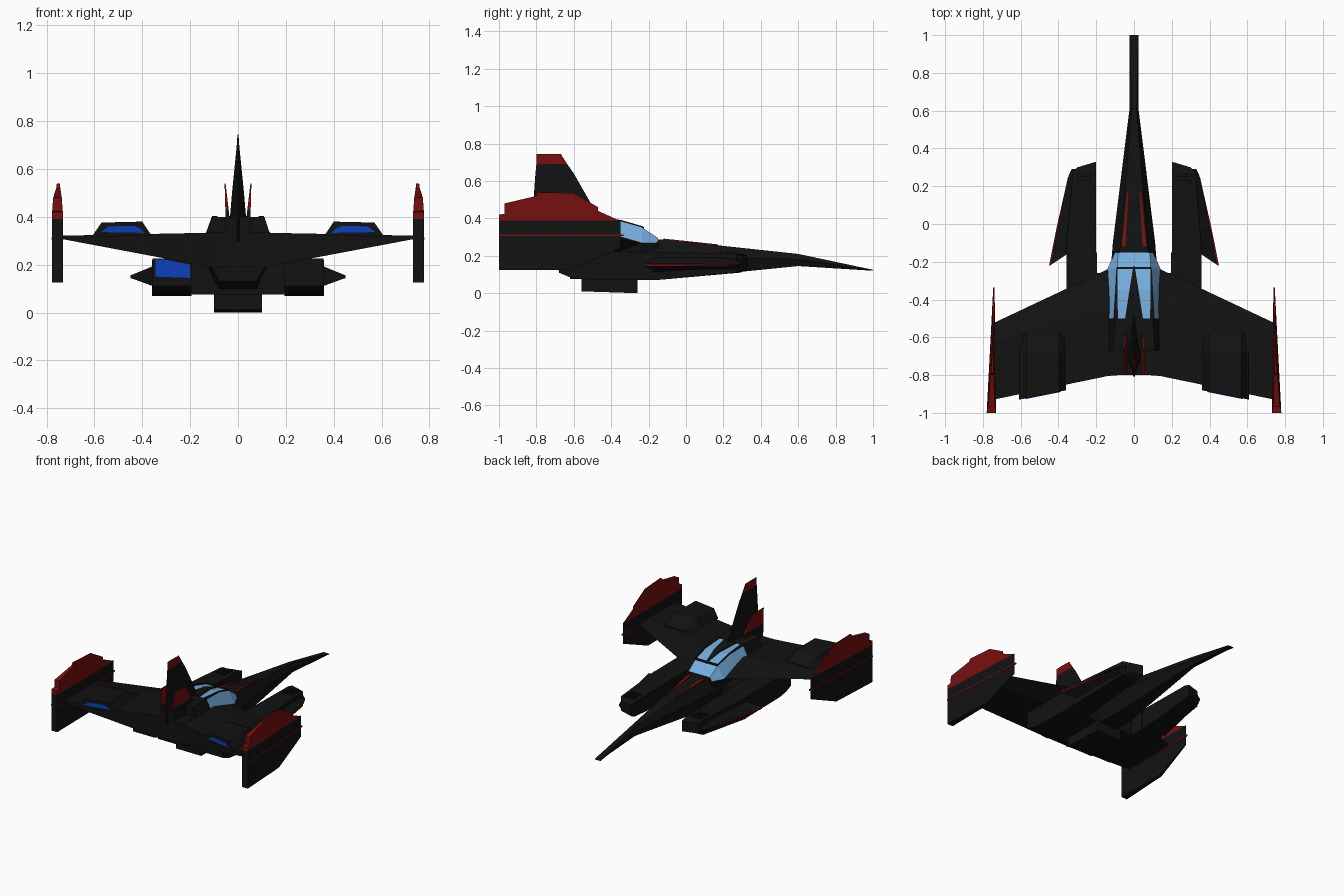
import bpy, bmesh

if "Cube" in bpy.data.objects:
    bpy.data.objects.remove(bpy.data.objects["Cube"])


def material(name, rgb):
    m = bpy.data.materials.new(name)
    m.diffuse_color = (*rgb, 1)
    m.use_nodes = True
    m.node_tree.nodes["Principled BSDF"].inputs["Base Color"].default_value = m.diffuse_color
    return m


BLACK = material("hull_black", (0.006, 0.006, 0.006))
RED = material("dark_red", (0.18, 0.005, 0.005))
GLASS = material("canopy_blue", (0.18, 0.42, 0.72))
GLOW = material("engine_blue", (0.004, 0.05, 0.5))


def loft(name, sections, mat=BLACK, mirror=False, rule=None, mat2=RED):
    """Skin a list of equal-length closed sections; rule(face centre) picks mat2."""
    bm = bmesh.new()
    rings = [[bm.verts.new(p) for p in s] for s in sections]
    n = len(rings[0])
    for a, b in zip(rings, rings[1:]):
        for i in range(n):
            j = (i + 1) % n
            bm.faces.new((a[i], a[j], b[j], b[i]))
    bm.faces.new(rings[0][::-1])
    bm.faces.new(rings[-1])
    bmesh.ops.recalc_face_normals(bm, faces=bm.faces)
    if rule:
        for f in bm.faces:
            f.material_index = int(rule(f.calc_center_median()))
    me = bpy.data.meshes.new(name)
    bm.to_mesh(me)
    bm.free()
    me.materials.append(mat)
    if rule:
        me.materials.append(mat2)
    ob = bpy.data.objects.new(name, me)
    bpy.context.collection.objects.link(ob)
    if mirror:
        ob.modifiers.new("mirror", 'MIRROR').use_axis[0] = True
    return ob


def box(name, x0, x1, y0, y1, z0, z1, **kw):
    return loft(name, [[(x0, y, z0), (x1, y, z0), (x1, y, z1), (x0, y, z1)]
                       for y in (y0, y1)], **kw)


def side_prism(name, outline, x0, x1, **kw):
    """Extrude a (y, z) outline along x; x0 and x1 may be functions of y, z."""
    return loft(name, [[(f(y, z) if callable(f) else f, y, z) for y, z in outline]
                       for f in (x0, x1)], **kw)


def strip(name, rows, mat, mirror=True, t=0.006):
    """Thin plate through rows of (y, z, left x, right x)."""
    return loft(name, [[(a, y, z - t / 4), (b, y, z - t / 4), (b, y, z + t), (a, y, z + t)]
                       for y, z, a, b in rows], mat, mirror)


# fuselage with long needle nose: y, top half width, half width, top, mid, bottom
hull = []
for y, t, w, zt, zm, zb in ((1, .022, .024, .125, .122, .12), (.6, .014, .025, .21, .18, .145),
                            (-.1, .07, .112, .285, .2, .075), (-.2, .08, .12, .29, .2, .072),
                            (-.56, .1, .13, .3, .2, .075), (-.7, .1, .13, .3, .22, .13)):
    b = w * .6
    hull.append([(-t, y, zt), (t, y, zt), (w, y, zm), (b, y, zb), (-b, y, zb), (-w, y, zm)])
loft("fuselage", hull)
strip("nose_stripe", [(.17, .255, .03, .036), (-.12, .286, .045, .066)], RED)

# canopy and the raised back behind it: y, top width, top z, side width, side z
back = []
for y, t, zt, s, zs in ((-.15, .085, .295, .1, .27), (-.235, .088, .352, .14, .268),
                        (-.35, .092, .385, .138, .29), (-.5, .1, .397, .133, .335),
                        (-.67, .11, .4, .133, .33)):
    back.append([(-t, y, zt), (t, y, zt), (s, y, zs), (s * .9, y, .22), (-s * .9, y, .22), (-s, y, zs)])
loft("canopy", back, rule=lambda c: c.y > -.48 and c.z > .27, mat2=GLASS)
strip("canopy_spine", [(-.225, .347, -.004, .004), (-.35, .386, -.024, .024),
                       (-.505, .398, -.048, .048)], BLACK, False)
strip("canopy_frame", [(-.235, .353, .086, .092), (-.35, .386, .088, .098),
                       (-.505, .398, .085, .108)], BLACK)
strip("canopy_crossbar", [(-.228, .349, -.09, .09), (-.237, .354, -.09, .09)], BLACK, False)

# belly and keel box
box("belly", -.2, .2, -.62, -.26, .075, .21)
side_prism("keel_box", [(-.26, .1), (-.26, 0), (-.56, .01), (-.56, .1)], -.1, .1)

# wings
loft("wing", [[(.08, -.22, .265), (.08, -.45, .335), (.08, -.8, .335), (.08, -.8, .185), (.08, -.45, .185)],
              [(.14, -.24, .27), (.14, -.46, .333), (.14, -.805, .333), (.14, -.805, .195), (.14, -.46, .195)],
              [(.745, -.525, .315), (.745, -.62, .321), (.745, -.93, .321), (.745, -.93, .309),
               (.745, -.62, .309)]], mirror=True)
box("tail_block", -.13, .13, -.8, -.5, .19, .335)

# wing-top engines with glowing outlets
lean = lambda x: -.88 - .2 * (x - .36)
arch = [(.36, .32), (.40, .38), (.57, .376), (.61, .318)]
loft("wing_engine", [[(x, -.58, .315 + (z - .315) * .25) for x, z in arch],
                     [(x, -.68, z) for x, z in arch],
                     [(x, lean(x), z) for x, z in arch]], mirror=True)
outlet = [(.39, .333), (.41, .352), (.435, .362), (.54, .36), (.575, .336)]
loft("wing_engine_glow", [[(x, lean(x) + d, z) for x, z in outlet] for d in (.002, -.004)],
     GLOW, True)

# lower engines
side_prism("lower_engine", [(-.15, .22), (-.15, .07), (-.55, .075), (-.62, .085), (-.68, .11), (-.68, .225)],
           .195, .357, mirror=True)
loft("lower_engine_glow", [[(-.345, y, .222), (-.31, y, .222), (-.2, y, .2), (-.2, y, .145), (-.345, y, .15)]
                           for y in (-.679, -.685)], GLOW)

# forward pods with sharp outer ridge and red edge
loft("pod", [[(.2, y, zb), (.2, y, zt), (o, y - d, zt), (o, y - d, zb)]
             for y, o, d, zb, zt in ((.33, .30, .03, .125, .2), (.29, .325, .02, .11, .213),
                                     (-.16, .36, 0, .07, .22))], mirror=True)
loft("pod_ridge", [[(.30, .29, .19), (.33, .29, .155), (.30, .29, .12)],
                   [(.31, .26, .2), (.345, .26, .152), (.31, .26, .11)],
                   [(.34, -.15, .2), (.434, -.15, .15), (.34, -.15, .105)],
                   [(.445, -.22, .157), (.45, -.22, .15), (.445, -.22, .143)]], mirror=True)
loft("pod_edge", [[(x - .006, y, .15 - h), (x + .002, y, .15 - h), (x + .002, y, .15 + h), (x - .006, y, .15 + h)]
                  for x, y, h in ((.347, .25, .003), (.41, -.03, .006), (.448, -.22, .007))], RED, True)
for i in range(3):
    y = .18 + i * .035
    box(f"pod_vent_{i + 1}", .23, .305, y, y + .015, .2, .222, mirror=True)

# tail fin with red tip, rising from a narrow spine
loft("tail_fin", [[(0, yf, z), (w, yf * .3 + yr * .7, z), (0, yr, z), (-w, yf * .3 + yr * .7, z)]
                  for z, yf, yr, w in ((.3, -.42, -.815, .042), (.5, -.52, -.815, .025),
                                       (.64, -.6, -.805, .011), (.69, -.635, -.8, .006),
                                       (.745, -.67, -.8, .002))], rule=lambda c: c.z > .69)
box("tail_spine", -.05, .05, -.8, -.6, .2, .398)
loft("small_tail_fin", [[(x - w, yf, z), (x + w, yf, z), (x + w, -.8, z), (x - w, -.8, z)]
                        for z, yf, x, w in ((.36, -.56, .042, .01), (.43, -.6, .046, .007),
                                            (.54, -.68, .054, .002))],
     mirror=True, rule=lambda c: c.z > .43)

# wingtip plates, thicker to the rear, with red upper part
inner = lambda y, z: .74 - .008 * (-.35 - y) / .65 + max(0, z - .44) * .1
outer = lambda y, z: .744 + .034 * (-.35 - y) / .65 - max(0, z - .44) * .1
side_prism("tip_plate", [(-.35, .39), (-.35, .24), (-.62, .125), (-1, .125), (-1, .39)],
           inner, outer, mirror=True)
side_prism("tip_plate_red", [(-.355, .388), (-1, .388), (-1, .42), (-.97, .425), (-.97, .48), (-.8, .52),
                             (-.79, .54), (-.6, .535), (-.47, .46), (-.47, .44)],
           inner, outer, mat=RED, mirror=True)
side_prism("tip_rod", [(-.335, .305), (-.335, .314), (-1, .314), (-1, .305)],
           lambda y, z: inner(y, z) - .002, lambda y, z: outer(y, z) + .002, mat=RED, mirror=True)
